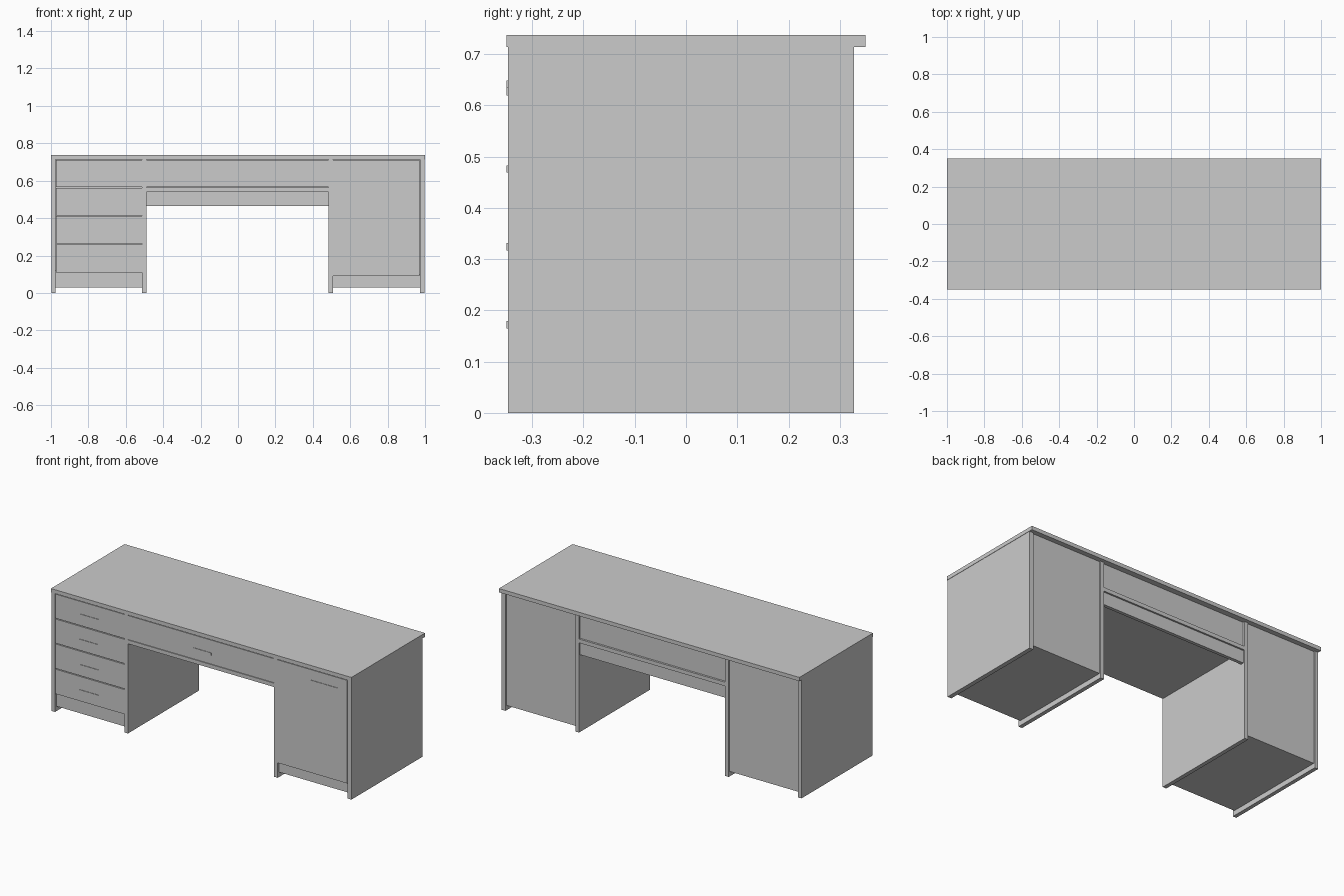
import bpy, bmesh

if "Cube" in bpy.data.objects:
    bpy.data.objects.remove(bpy.data.objects["Cube"])

FRONT, BACK = -0.347, 0.328
TOP_Z = 0.714


def box(name, x, y, z):
    """Axis-aligned board given as (min, max) ranges."""
    bm = bmesh.new()
    bmesh.ops.create_cube(bm, size=1.0)
    for v in bm.verts:
        v.co = [r[0] if c < 0 else r[1] for c, r in zip(v.co, (x, y, z))]
    mesh = bpy.data.meshes.new(name)
    bm.to_mesh(mesh)
    bm.free()
    ob = bpy.data.objects.new(name, mesh)
    bpy.context.collection.objects.link(ob)
    return ob


def handle(name, x, z):
    box(name, x, (-0.350, FRONT), z)


# Desktop
box("desktop", (-1, 1), (-0.35, 0.35), (TOP_Z, 0.737))

# Upright side panels
LEFT = (-0.975, -0.514)
RIGHT = (0.507, 0.972)
for name, x in (("left_outer_panel", (-0.998, LEFT[0])),
                ("left_inner_panel", (LEFT[1], -0.49)),
                ("right_inner_panel", (0.483, RIGHT[0])),
                ("right_outer_panel", (RIGHT[1], 0.998))):
    box(name, x, (FRONT, BACK), (0, TOP_Z))

# Pedestal bottoms, backs and plinths
for side, x, plinth_top in (("left", LEFT, 0.11), ("right", RIGHT, 0.09)):
    box(side + "_bottom", x, (FRONT + 0.022, BACK - 0.012), (0.03, 0.053))
    box(side + "_back", x, (BACK - 0.018, BACK - 0.008), (0.03, TOP_Z))
    box(side + "_plinth", x, (FRONT + 0.012, FRONT + 0.03), (0.03, plinth_top + 0.01))

# Left drawer stack with handles
levels = [0.11, 0.263, 0.415, 0.565, 0.715]
for i in range(4):
    box(f"left_drawer_{i + 1}", (LEFT[0] + 0.002, LEFT[1]), (FRONT, FRONT + 0.02),
        (levels[i], levels[i + 1] - 0.005))
    hz = 0.165 + i * 0.152
    handle(f"left_drawer_handle_{i + 1}", (-0.81, -0.685), (hz, hz + 0.014))

# Right cupboard door with handle
box("door", (RIGHT[0], RIGHT[1] - 0.002), (FRONT, FRONT + 0.02), (0.09, 0.71))
handle("door_handle", (0.725, 0.91), (0.634, 0.648))

# Centre drawer, the shelf under it, and rear boards
MID = (-0.49, 0.483)
box("centre_drawer", MID, (FRONT, FRONT + 0.02), (0.566, 0.71))
handle("centre_drawer_handle", (-0.055, 0.065), (0.619, 0.634))
box("centre_shelf", MID, (FRONT, BACK), (0.54, 0.563))
box("centre_back", MID, (BACK - 0.03, BACK - 0.012), (0.563, TOP_Z))
box("rear_rail", MID, (BACK - 0.03, BACK - 0.01), (0.465, 0.54))
